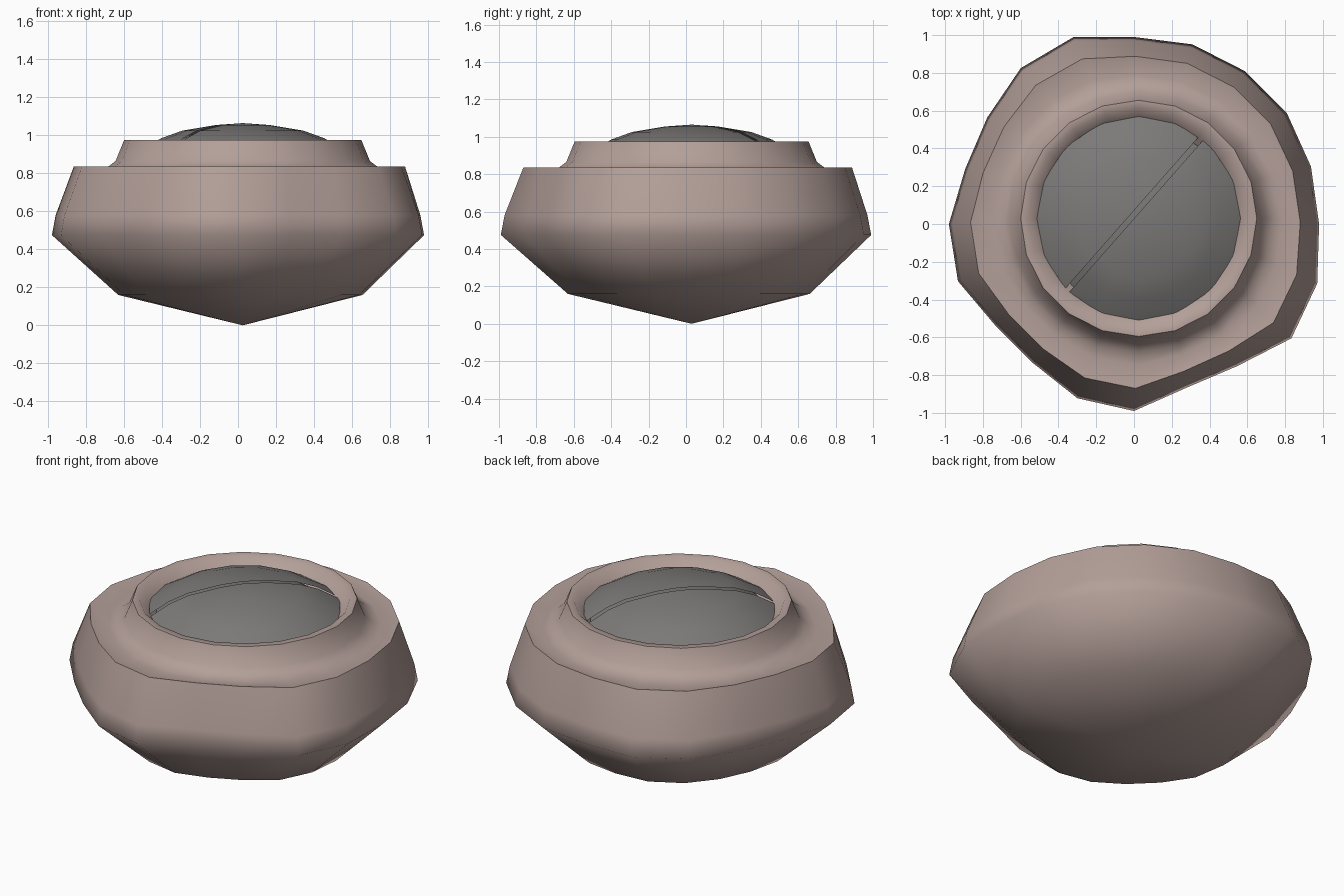
import bpy, bmesh, math
from mathutils import Vector

if "Cube" in bpy.data.objects:
    bpy.data.objects.remove(bpy.data.objects["Cube"])

SIDES = 20
# uneven outline of the widest ring, one radius factor per side
OUTLINE = [.98, .985, 1, 1, 1, .99, 1.04, 1.02, .96, .94,
           .98, .98, .91, .91, .97, .99, .91, .93, 1.03, 1.02]
OFFSET = Vector((.025, .03, 0))


def material(name, color):
    m = bpy.data.materials.new(name)
    m.diffuse_color = color
    m.use_nodes = True
    m.node_tree.nodes["Principled BSDF"].inputs["Base Color"].default_value = m.diffuse_color
    return m


def finish(bm, name, mat, angle):
    bmesh.ops.recalc_face_normals(bm, faces=bm.faces)
    me = bpy.data.meshes.new(name)
    bm.to_mesh(me)
    bm.free()
    ob = bpy.data.objects.new(name, me)
    bpy.context.collection.objects.link(ob)
    me.materials.append(mat)
    bpy.ops.object.select_all(action='DESELECT')
    ob.select_set(True)
    bpy.context.view_layer.objects.active = ob
    bpy.ops.object.shade_smooth_by_angle(angle=math.radians(angle))
    return ob


def lathe(bm, profile, sides, pole_first):
    """Rings of (radius, z, unevenness); pole is an apex vertex."""
    rings = []
    for r, z, k in profile:
        ring = []
        for i in range(sides):
            a = math.tau * i / sides
            f = 1 + k * (OUTLINE[i % SIDES] - 1)
            p = Vector((r * f * math.cos(a), r * f * math.sin(a), z)) + OFFSET * (1 - k)
            ring.append(bm.verts.new(p))
        rings.append(ring)
    pole = bm.verts.new(OFFSET + Vector((0, 0, pole_first)))
    for i in range(sides):
        j = (i + 1) % sides
        bm.faces.new((pole, rings[0][j], rings[0][i]))
        for a, b in zip(rings, rings[1:]):
            bm.faces.new((a[i], a[j], b[j], b[i]))


clay = material("clay", (.45, .345, .315, 1))
slate = material("slate", (.2, .195, .19, 1))

# pot body: pointed base, faceted belly, grooved shoulder and raised rim
bm = bmesh.new()
lathe(bm, [(.65, .16, .5), (1.0, .475, 1), (.98, .58, 1), (.885, .835, .7),
           (.77, .815, .3), (.71, .835, 0), (.67, .865, 0), (.625, .975, 0),
           (.585, .975, 0), (.53, .91, 0), (.46, .85, 0)], SIDES, 0)
finish(bm, "pot_body", clay, 60)

# domed lid in two halves, separated by a narrow diagonal slit
DOME = [(.14, 1.055, 0), (.32, 1.025, 0), (.43, .985, 0), (.54, .92, 0)]
normal = Vector((.75, -.66, 0)).normalized()
for name, side in (("lid_half_front", 1), ("lid_half_back", -1)):
    bm = bmesh.new()
    lathe(bm, DOME, 16, 1.065)
    bmesh.ops.bisect_plane(bm, geom=bm.verts[:] + bm.edges[:] + bm.faces[:],
                           plane_co=Vector((0, .05, 0)) + normal * side * .014,
                           plane_no=normal * side, clear_inner=True)
    finish(bm, name, slate, 40)

# shallow dome seen through the slit
bm = bmesh.new()
lathe(bm, [(r * .93, z - .025, k) for r, z, k in DOME], 16, 1.04)
finish(bm, "lid_core", slate, 40)
